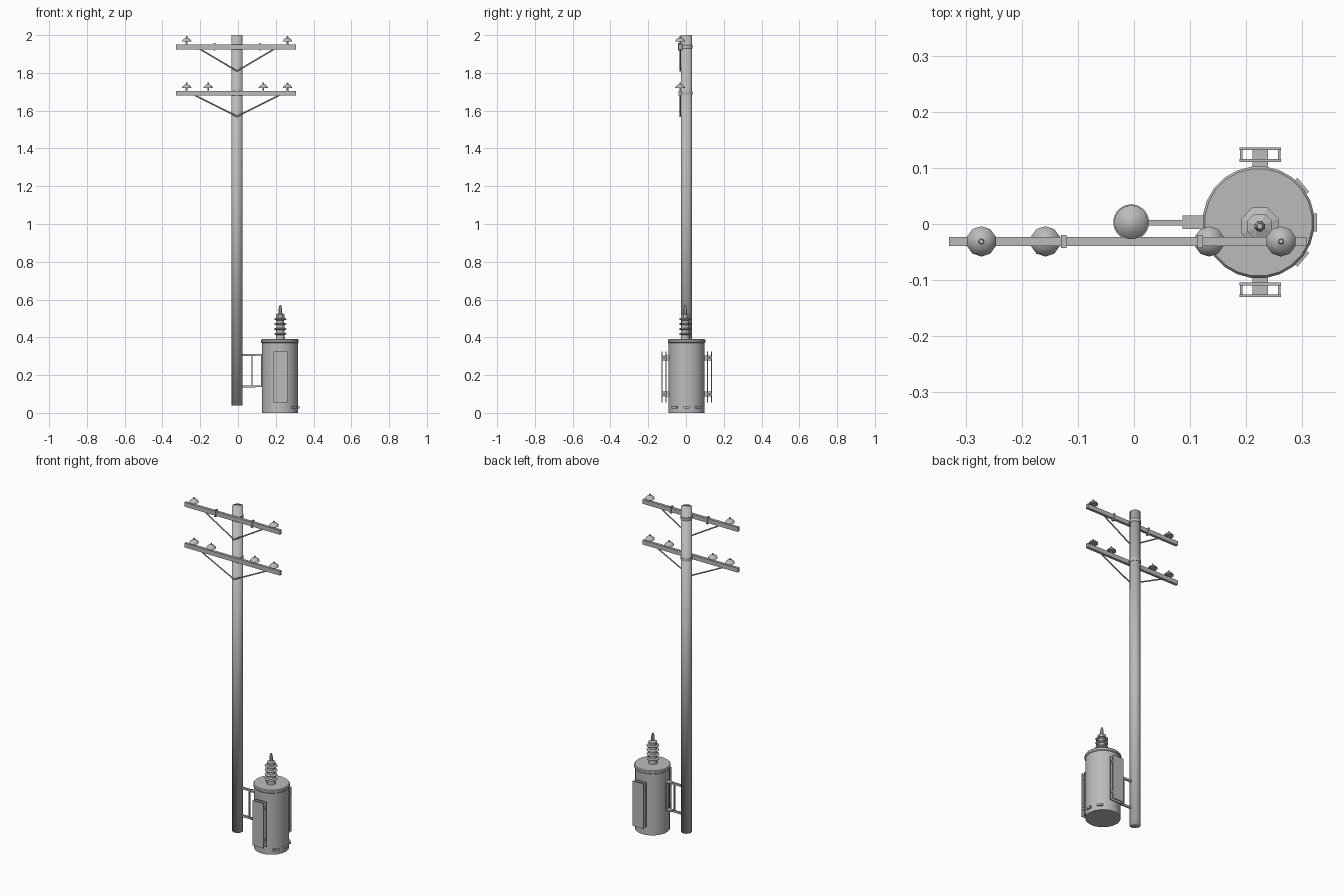
import bpy, bmesh, math
from mathutils import Vector

cube = bpy.data.objects.get("Cube")
if cube:
    bpy.data.objects.remove(cube, do_unlink=True)

grey = bpy.data.materials.new("weathered_grey")
grey.use_nodes = True
COLOUR = (0.5, 0.5, 0.5, 1)
grey.diffuse_color = COLOUR
grey.node_tree.nodes["Principled BSDF"].inputs["Base Color"].default_value = COLOUR


def finish(name, bm, smooth=None):
    """Turn a bmesh into an object; smooth is None, 'all' or an angle."""
    bmesh.ops.recalc_face_normals(bm, faces=bm.faces)
    mesh = bpy.data.meshes.new(name)
    bm.to_mesh(mesh)
    bm.free()
    mesh.materials.append(grey)
    obj = bpy.data.objects.new(name, mesh)
    bpy.context.collection.objects.link(obj)
    if smooth:
        bpy.ops.object.select_all(action='DESELECT')
        obj.select_set(True)
        bpy.context.view_layer.objects.active = obj
        if smooth == 'all':
            bpy.ops.object.shade_smooth()
        else:
            bpy.ops.object.shade_smooth_by_angle(angle=math.radians(smooth))
    return obj


def lathe(name, profile, centre, sides, smooth=None):
    """Revolve (radius, z) points around a vertical axis."""
    bm = bmesh.new()
    rings = []
    for r, z in profile:
        ring = []
        for i in range(sides):
            a = math.tau * (i + 0.5) / sides
            ring.append(bm.verts.new((centre[0] + r * math.cos(a),
                                      centre[1] + r * math.sin(a), z)))
        rings.append(ring)
    for low, high in zip(rings, rings[1:]):
        for i in range(sides):
            j = (i + 1) % sides
            bm.faces.new((low[i], low[j], high[j], high[i]))
    bm.faces.new(rings[0])
    bm.faces.new(rings[-1])
    return finish(name, bm, smooth)


def box(name, centre, size, turn=0):
    bm = bmesh.new()
    bmesh.ops.create_cube(bm, size=1)
    bmesh.ops.scale(bm, vec=size, verts=bm.verts)
    obj = finish(name, bm)
    obj.location = centre
    obj.rotation_euler.z = turn
    return obj


def rod(name, start, end, radius, sides=8, smooth=40):
    start, end = Vector(start), Vector(end)
    bm = bmesh.new()
    bmesh.ops.create_cone(bm, cap_ends=True, segments=sides, radius1=radius,
                          radius2=radius, depth=(end - start).length)
    obj = finish(name, bm, smooth)
    obj.location = (start + end) / 2
    obj.rotation_euler = (end - start).to_track_quat('Z', 'Y').to_euler()
    return obj


# Pole, softly shaded over its end caps
POLE = (-0.005, 0.003)
lathe("pole", [(0.03, 0.04), (0.03, 2.0)], POLE, 24, 'all')

# Crossarms with braces, pole bands and insulators
ARM_Y = -0.031
arms = [("upper", 1.938, 0.2, 0.128, (-0.272, 0.262)),
        ("lower", 1.692, 0.225, 0.122, (-0.272, -0.158, 0.134, 0.262))]
for level, z, reach, drop, spots in arms:
    rod(level + "_crossarm", (-0.33, ARM_Y, z), (0.307, ARM_Y, z), 0.0085, 4, None)
    arm = bpy.data.objects[level + "_crossarm"]
    bpy.data.objects.remove(arm, do_unlink=True)
    box(level + "_crossarm", (-0.011, ARM_Y, z), (0.637, 0.016, 0.026))
    lathe(level + "_pole_band", [(0.032, z - 0.009), (0.032, z + 0.009)], POLE, 24, 40)
    for side, label in ((-1, "right"), (1, "left")):
        rod(f"{level}_{label}_brace", (-0.005, ARM_Y, z - drop),
            (-0.005 + side * reach, ARM_Y, z - 0.01), 0.004, 6)
    for x in spots:
        lathe(level + "_insulator_pin", [(0.008, z - 0.012), (0.008, z + 0.008),
              (0.005, z + 0.012), (0.005, z + 0.032)], (x, ARM_Y), 8, 40)
        lathe(level + "_insulator_dome", [(0.012, z + 0.027), (0.027, z + 0.027),
              (0.023, z + 0.036), (0.014, z + 0.044), (0.005, z + 0.048),
              (0.004, z + 0.056)], (x, ARM_Y), 10, 50)
for x in (-0.125, 0.118):
    box("crossarm_clamp", (x, ARM_Y, 1.938), (0.01, 0.023, 0.04))

# Transformer tank with rolled lid rim
TANK = (0.222, 0.003)
lathe("transformer_tank", [(0.096, 0), (0.096, 0.37), (0.1, 0.374),
      (0.1, 0.386), (0.096, 0.391)], TANK, 24, 35)

# Ribbed bushing on the lid
BUSH = (0.224, -0.004)
lathe("bushing_core", [(0.026, 0.388), (0.021, 0.5)], BUSH, 8, 50)
for k in range(4):
    z = 0.417 + k * 0.026
    lathe("bushing_skirt", [(0.024, z - 0.005), (0.036, z), (0.036, z + 0.003),
          (0.022, z + 0.008)], BUSH, 8)
lathe("bushing_cap", [(0.024, 0.499), (0.024, 0.521), (0.01, 0.527),
      (0.01, 0.55), (0.005, 0.57)], BUSH, 8)

# Cooling radiators on the front and back
for side, label in ((-1, "front"), (1, "back")):
    def at(x, d, z):
        return (0.225 + x, TANK[1] + side * d, z)
    box(label + "_radiator_outer_plate", at(0, 0.131, 0.19), (0.074, 0.005, 0.27))
    box(label + "_radiator_inner_plate", at(0, 0.11, 0.19), (0.074, 0.005, 0.27))
    for z in (0.1, 0.29):
        box(label + "_radiator_neck", at(0, 0.107, z), (0.028, 0.05, 0.025))
        for x in (-0.034, 0.034):
            box(label + "_radiator_spacer", at(x, 0.12, z), (0.004, 0.02, 0.012))

# Mounting bracket between the pole and the tank
for z in (0.14, 0.307):
    box("bracket_arm", (0.055, 0.002, z), (0.075, 0.01, 0.012))
    box("bracket_flange", (0.107, 0.003, z), (0.042, 0.024, 0.008))
box("bracket_upright", (0.075, 0.002, 0.223), (0.006, 0.01, 0.17))
box("bracket_tank_plate", (0.125, 0.003, 0.223), (0.008, 0.024, 0.17))

# Small lugs near the foot of the tank
for angle in (-40, 0, 40):
    a = math.radians(angle)
    box("tank_lug", (TANK[0] + 0.098 * math.cos(a), TANK[1] + 0.098 * math.sin(a), 0.03),
        (0.012, 0.032, 0.012), a)
